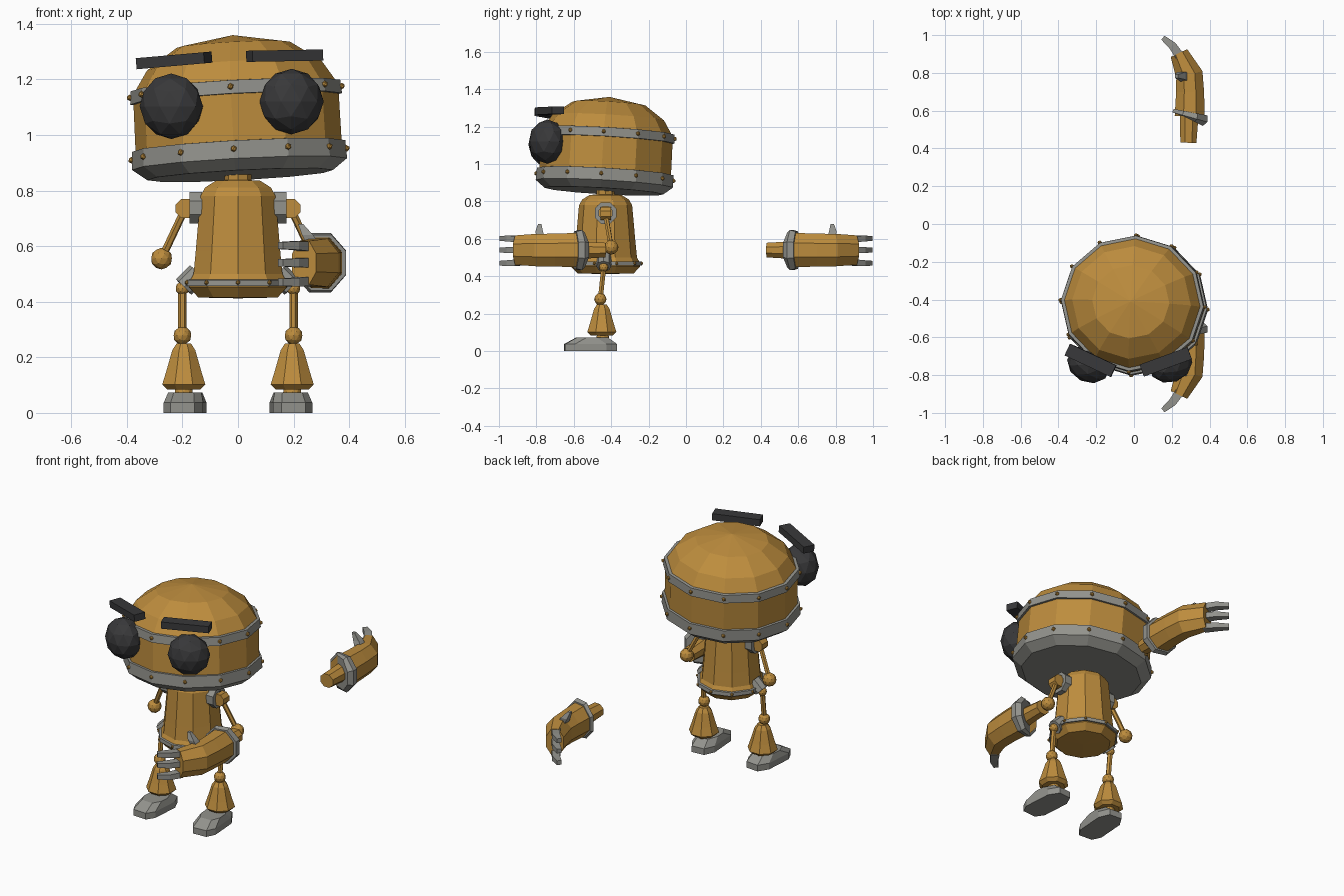
import bpy, bmesh, math
from mathutils import Matrix, Vector

if "Cube" in bpy.data.objects:
    bpy.data.objects.remove(bpy.data.objects["Cube"])

def material(name, rgb):
    m = bpy.data.materials.new(name)
    m.diffuse_color = (*rgb, 1)
    m.use_nodes = True
    m.node_tree.nodes["Principled BSDF"].inputs["Base Color"].default_value = m.diffuse_color
    return m

GOLD = material("brass", (0.51, 0.265, 0.047))
GREY = material("steel", (0.29, 0.29, 0.265))
DARK = material("charcoal", (0.04, 0.04, 0.042))
T = Matrix.Translation
CY = -0.43                      # depth of the body axis

def finish(name, bm, mat, mtx=Matrix()):
    bmesh.ops.transform(bm, matrix=mtx, verts=bm.verts)
    bmesh.ops.recalc_face_normals(bm, faces=bm.faces)
    me = bpy.data.meshes.new(name)
    bm.to_mesh(me)
    bm.free()
    me.materials.append(mat)
    ob = bpy.data.objects.new(name, me)
    bpy.context.collection.objects.link(ob)
    return ob

def loft(name, rings, mat, mtx=Matrix(), closed=False):
    """Skin a list of equal point rings, capping both ends."""
    bm = bmesh.new()
    vs = [[bm.verts.new(p) for p in r] for r in rings]
    n = len(rings[0])
    pairs = list(zip(vs, vs[1:])) + ([(vs[-1], vs[0])] if closed else [])
    for a, b in pairs:
        for i in range(n):
            j = (i + 1) % n
            bm.faces.new((a[i], a[j], b[j], b[i]))
    if not closed:
        bm.faces.new(vs[0])
        bm.faces.new(vs[-1])
    bmesh.ops.remove_doubles(bm, verts=bm.verts, dist=0.0004)
    return finish(name, bm, mat, mtx)

def lathe(name, profile, sides, mat, mtx=Matrix(), phase=0.0, closed=False):
    ang = [phase + 2 * math.pi * i / sides for i in range(sides)]
    rings = [[(max(r, 1e-5) * math.cos(a), max(r, 1e-5) * math.sin(a), z) for a in ang]
             for r, z in profile]
    return loft(name, rings, mat, mtx, closed)

def tube(name, path, sides, mat, phase=0.0):
    """Path items: (centre, half width, half height), lying in a level plane."""
    pts = [Vector(p[0]) for p in path]
    rings = []
    for i, (c, w, h) in enumerate(path):
        d = (pts[min(i + 1, len(pts) - 1)] - pts[max(i - 1, 0)]).normalized()
        side = Vector((d.y, -d.x, 0)).normalized()
        ang = [phase + 2 * math.pi * k / sides for k in range(sides)]
        rings.append([pts[i] + side * w * math.cos(a) + Vector((0, 0, h * math.sin(a)))
                      for a in ang])
    return loft(name, rings, mat)

def along(a, b):
    """Matrix placing local z from a towards b."""
    d = Vector(b) - Vector(a)
    return T(a) @ d.to_track_quat('Z', 'Y').to_matrix().to_4x4()

def rod(name, a, b, r, mat, sides=6):
    return lathe(name, [(r, 0), (r, (Vector(b) - Vector(a)).length)], sides, mat, along(a, b))

def ball(name, c, r, mat, sub=2, mtx=Matrix()):
    bm = bmesh.new()
    bmesh.ops.create_icosphere(bm, subdivisions=sub, radius=r)
    return finish(name, bm, mat, mtx @ T(c))

def box(name, size, mat, mtx):
    bm = bmesh.new()
    bmesh.ops.create_cube(bm, size=1)
    bmesh.ops.scale(bm, vec=size, verts=bm.verts)
    return finish(name, bm, mat, mtx)

def rot(deg, axis):
    return Matrix.Rotation(math.radians(deg), 4, axis)

# Head: tilted shell with two riveted bands
HEAD = (T((0, CY, 1.0)) @ rot(-3.3, 'X') @ rot(-3, 'Y') @ rot(-3, 'Z')
        @ Matrix.Diagonal((1, 0.95, 1, 1)) @ T((0, 0, -1.0)))
lathe("head_shell", [(0.372, 0.92), (0.37, 1.15), (0.36, 1.18), (0.315, 1.25),
                     (0.205, 1.325), (0, 1.36)], 12, GOLD, HEAD)
lathe("jaw_band", [(0, 0.855), (0.335, 0.855), (0.388, 0.895), (0.385, 0.96),
                   (0.36, 0.962)], 12, GREY, HEAD)
lathe("brow_band", [(0.355, 1.128), (0.382, 1.13), (0.378, 1.178), (0.35, 1.18)],
      12, GREY, HEAD)
for z, r in ((0.93, 0.388), (1.155, 0.382)):
    for i in range(12):
        a = math.pi * i / 6
        ball("head_rivet", (r * math.cos(a), r * math.sin(a), z), 0.012, GOLD, 1, HEAD)

# Eyes and eyebrows
for x, z, yaw in ((-0.24, 1.103, -26), (0.193, 1.12, 20)):
    ball("eye", (0, 0, 0), 0.118, DARK, 2,
         T((x, -0.742, z)) @ rot(yaw, 'Z') @ Matrix.Diagonal((1, 0.82, 1, 1)))
for x, y, z, yaw, roll in ((-0.23, -0.722, 1.268, -25, -5), (0.168, -0.73, 1.285, 20, -1)):
    box("eyebrow", (0.27, 0.068, 0.04), DARK,
        T((x, y, z)) @ rot(roll, 'Y') @ rot(yaw, 'Z'))

# Torso, neck and riveted waist band
BODY = T((0, CY, 0))
FRONT = -math.pi / 2
lathe("torso", [(0, 0.412), (0.15, 0.415), (0.185, 0.452), (0.185, 0.47), (0.168, 0.50),
                (0.16, 0.58), (0.142, 0.78), (0.125, 0.81), (0.085, 0.835), (0, 0.84)],
      10, GOLD, BODY, FRONT)
lathe("neck", [(0.048, 0.82), (0.048, 0.87)], 8, GOLD, BODY)
lathe("waist_band", [(0.16, 0.455), (0.194, 0.457), (0.192, 0.478), (0.16, 0.482)],
      10, GREY, BODY, FRONT)
for i in range(10):
    a = FRONT + math.pi * i / 5
    ball("waist_rivet", (0.193 * math.cos(a), 0.193 * math.sin(a), 0.469), 0.009, GOLD, 1, BODY)

for s in (-1, 1):
    # Shoulder socket ring, joint, upper arm and elbow
    lathe("shoulder_ring", [(0.038, 0), (0.062, 0), (0.062, 0.045), (0.038, 0.045)], 8, GREY,
          along((s * 0.13, CY, 0.738), (s * 0.2, CY, 0.738)), math.pi / 8, True)
    rod("shoulder_pin", (s * 0.12, CY, 0.738), (s * 0.18, CY, 0.738), 0.02, GOLD)
    lathe("shoulder_joint", [(0.037, -0.028), (0.037, 0.028)], 8, GOLD,
          T((s * 0.19, CY, 0.735)) @ rot(90, 'X'), math.pi / 8)
    elbow = (s * 0.275, -0.40, 0.555)
    rod("upper_arm", (s * 0.19, CY, 0.735), elbow, 0.014, GOLD)
    ball("elbow", elbow, 0.039, GOLD)

    # Hip socket, thigh and knee
    hip, knee = (s * 0.2, -0.44, 0.448), (s * 0.2, -0.458, 0.278)
    inner = (s * 0.145, -0.437, 0.503)
    rod("hip_socket", inner, (s * 0.195, -0.44, 0.453), 0.04, GREY, 8)
    ball("hip_joint", hip, 0.025, GOLD)
    rod("thigh", hip, knee, 0.015, GOLD)
    ball("knee", knee, 0.033, GOLD)
    # Flared shin, ankle and foot
    lathe("shin", [(0.028, 0.25), (0.045, 0.225), (0.068, 0.15), (0.084, 0.102), (0.064, 0.084)],
          8, GOLD, T((s * 0.195, -0.45, 0)) @ rot(0, 'X'), math.pi / 8)
    ball("ankle", (s * 0.195, -0.445, 0.075), 0.034, GOLD)

    def outline(w, front, back, z):
        half = [(w * 0.6, front), (w, front + 0.05), (w, back - 0.06), (w * 0.55, back)]
        return [(x, y, z) for x, y in half] + [(-x, y, z) for x, y in reversed(half)]
    loft("foot", [outline(0.071, -0.14, 0.14, 0), outline(0.071, -0.14, 0.14, 0.037),
                  outline(0.06, -0.075, 0.09, 0.073)], GREY,
         T((s * 0.19, -0.51, 0)) @ rot(s * 4, 'Z'))

    # Forearm: wrist rod, cuff, bent sleeve, thumb and fingers (mirrored in depth)
    def P(x, y, z=0.54):
        return (x, s * y, z)
    e = math.pi / 8
    tube("forearm_rod", [(P(0.288, 0.43), 0.046, 0.042), (P(0.292, 0.58), 0.054, 0.052)],
         8, GOLD, e)
    tube("cuff", [(P(0.29, 0.556), 0.09, 0.1), (P(0.295, 0.566), 0.105, 0.116),
                  (P(0.30, 0.592), 0.098, 0.108)], 8, GREY, e)
    tube("sleeve", [(P(0.295, 0.57), 0.086, 0.1), (P(0.297, 0.7), 0.08, 0.095),
                    (P(0.293, 0.79), 0.078, 0.094), (P(0.238, 0.905), 0.052, 0.085)],
         8, GOLD, e)
    for z, dz in ((0.598, 0.004), (0.54, 0), (0.474, -0.004)):
        tube("finger", [(P(0.245, 0.885, z), 0.034, 0.024), (P(0.203, 0.945, z + dz), 0.03, 0.022),
                        (P(0.153, 0.986, z + dz), 0.019, 0.018)], 4, GREY, math.pi / 4)
    loft("thumb", [[P(x + dx, y + dy, z) for dx, dy in
                    ((-w, -w), (w, -w), (w, w), (-w, w))]
                   for x, y, z, w in ((0.275, 0.775, 0.60, 0.024), (0.25, 0.785, 0.64, 0.02),
                                      (0.225, 0.782, 0.68, 0.009))], GREY)
